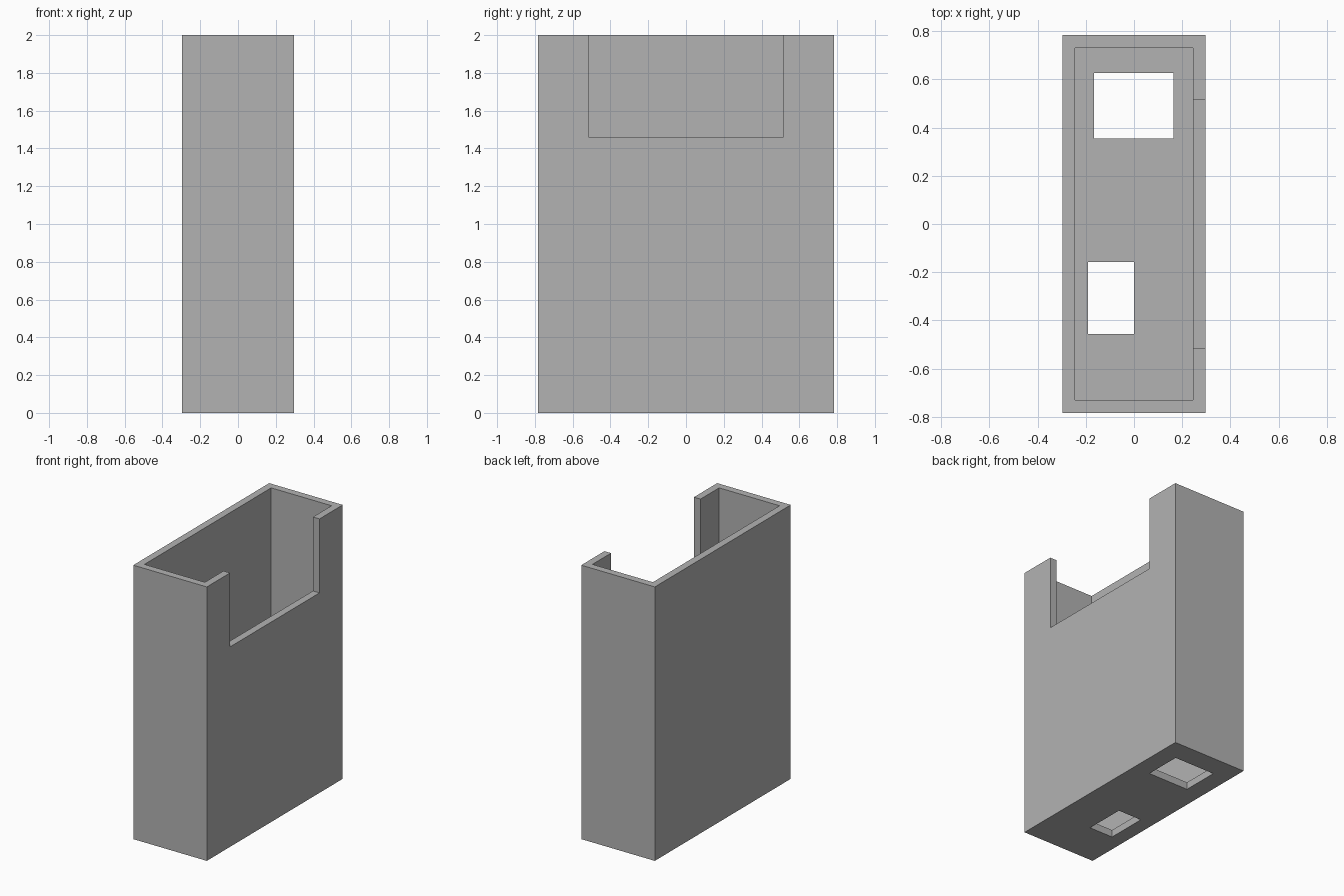
import bpy
from mathutils import Vector

if "Cube" in bpy.data.objects:
    bpy.data.objects.remove(bpy.data.objects["Cube"], do_unlink=True)

HALF_X, HALF_Y, HEIGHT, WALL = 0.297, 0.784, 2.0, 0.053


def box(name, low, high):
    """Box spanning two opposite corners."""
    low, high = Vector(low), Vector(high)
    bpy.ops.mesh.primitive_cube_add(size=1, location=(low + high) / 2)
    obj = bpy.context.object
    obj.name = name
    obj.scale = high - low
    bpy.ops.object.transform_apply(location=True, rotation=False, scale=True)
    return obj


def cut(target, name, low, high):
    """Subtract a box from the target and discard the cutter."""
    cutter = box(name, low, high)
    cutter.hide_render = True
    mod = target.modifiers.new(name, 'BOOLEAN')
    mod.operation = 'DIFFERENCE'
    mod.solver = 'EXACT'
    mod.object = cutter
    bpy.context.view_layer.objects.active = target
    bpy.ops.object.modifier_apply(modifier=mod.name)
    bpy.data.objects.remove(cutter, do_unlink=True)


# Outer block
holder = box("open_holder", (-HALF_X, -HALF_Y, 0), (HALF_X, HALF_Y, HEIGHT))

# Hollow interior, leaving walls and a floor
cut(holder, "cavity", (WALL - HALF_X, WALL - HALF_Y, WALL),
    (HALF_X - WALL, HALF_Y - WALL, HEIGHT + 0.1))

# Access notch at the top of the +x wall
cut(holder, "side_notch", (0.15, -0.516, 1.46), (0.4, 0.516, HEIGHT + 0.1))

# Two rectangular openings through the floor
cut(holder, "rear_floor_opening", (-0.165, 0.354, -0.1), (0.163, 0.627, 0.2))
cut(holder, "front_floor_opening", (-0.191, -0.456, -0.1), (0, -0.157, 0.2))

# Single grey material
grey = bpy.data.materials.new("plain_grey")
colour = (0.45, 0.45, 0.45, 1)
grey.use_nodes = True
grey.diffuse_color = colour
grey.node_tree.nodes["Principled BSDF"].inputs["Base Color"].default_value = colour
holder.data.materials.clear()
holder.data.materials.append(grey)
for face in holder.data.polygons:
    face.material_index = 0
    face.use_smooth = False
